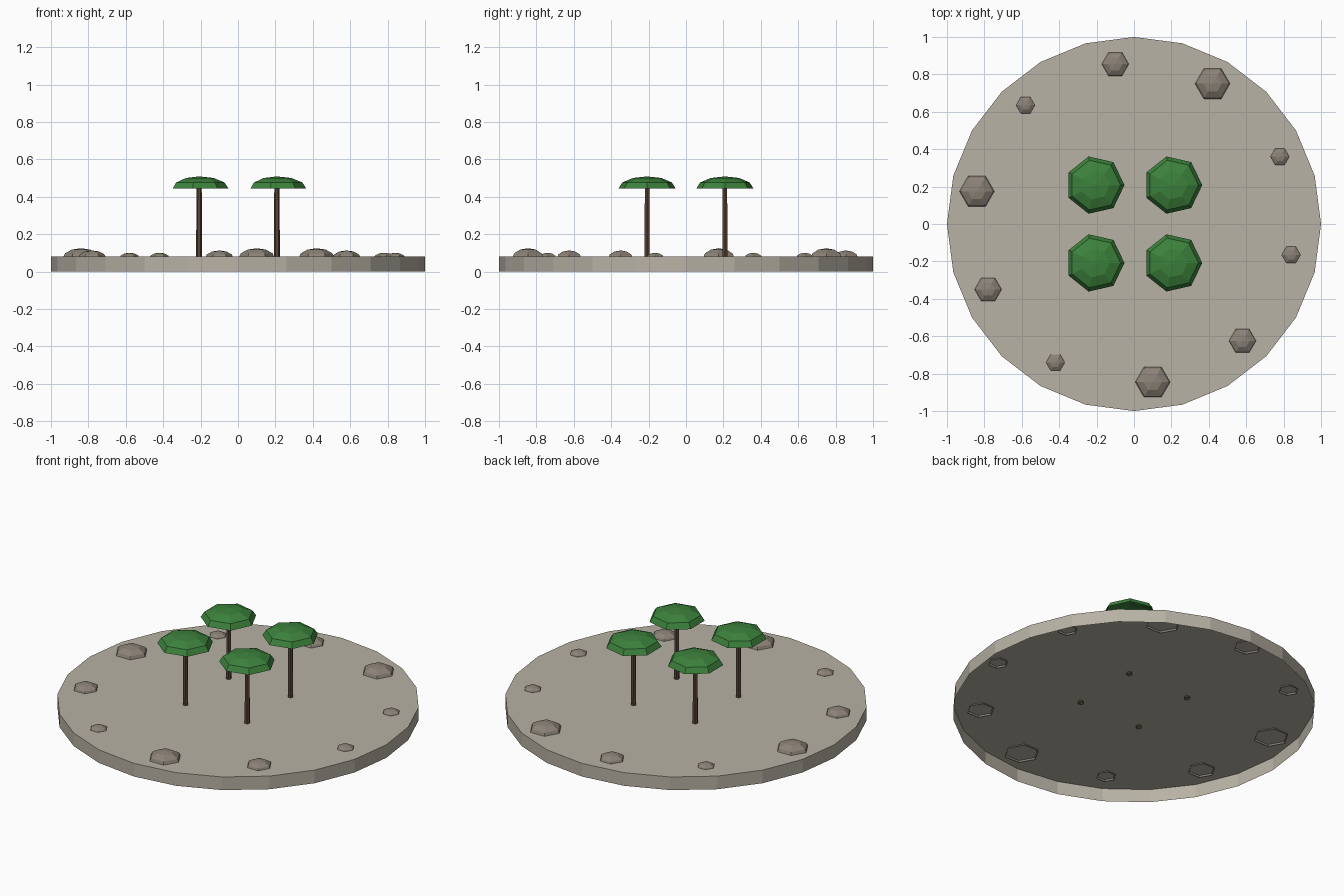
import bpy, bmesh
from math import sin, cos, pi

if "Cube" in bpy.data.objects:
    bpy.data.objects.remove(bpy.data.objects["Cube"])


def material(name, rgb):
    m = bpy.data.materials.new(name)
    m.diffuse_color = (*rgb, 1)
    m.use_nodes = True
    m.node_tree.nodes["Principled BSDF"].inputs["Base Color"].default_value = m.diffuse_color
    return m


SAND = material("sand", (0.48, 0.445, 0.376))
STONE = material("stone", (0.26, 0.225, 0.185))
BARK = material("bark", (0.10, 0.06, 0.04))
LEAF = material("leaf", (0.045, 0.22, 0.045))


def lathe(name, profile, sides, loc, mat, cap_top=False):
    """Revolve (radius, z) points, bottom to top; radius 0 makes a tip."""
    bm = bmesh.new()
    rings = []
    for r, z in profile:
        if r < 1e-6:
            rings.append([bm.verts.new((0, 0, z))] * sides)
        else:
            rings.append([bm.verts.new((r * cos(2 * pi * i / sides),
                                        r * sin(2 * pi * i / sides), z))
                          for i in range(sides)])
    for a, b in zip(rings, rings[1:]):
        for i in range(sides):
            j = (i + 1) % sides
            quad = [a[i], a[j], b[j], b[i]]
            bm.faces.new(quad[:3] if b[i] is b[j] else quad)
    if cap_top:
        bm.faces.new(rings[-1])
    mesh = bpy.data.meshes.new(name)
    bm.to_mesh(mesh)
    bm.free()
    mesh.materials.append(mat)
    ob = bpy.data.objects.new(name, mesh)
    ob.location = loc
    bpy.context.collection.objects.link(ob)
    return ob


def dome(radius, height, rings=3):
    """Profile of a squashed half sphere."""
    angles = [pi / 2 * k / rings for k in range(rings)]
    return [(radius * cos(a), height * sin(a)) for a in angles] + [(0, height)]


# Round island: rim wall and top, hollow underneath
lathe("island_base", [(1, 0), (1, 0.08)], 24, (0, 0, 0), SAND, cap_top=True)

# Trees: thin trunk with an open umbrella canopy
for i, (sx, sy) in enumerate([(-1, -1), (1, -1), (1, 1), (-1, 1)]):
    x, y = 0.208 * sx, 0.208 * sy
    lathe(f"trunk_{i}", [(0.016, 0.07), (0.014, 0.46)], 6, (x, y, 0), BARK, cap_top=True)
    lathe(f"canopy_{i}", dome(0.157, 0.065), 7, (x, y, 0.444), LEAF)

# Rocks around the edge, sunk slightly through the ground
BIG, MID, SMALL = 0.098, 0.077, 0.055
rocks = [(-0.10, 0.855, MID), (0.42, 0.75, BIG), (0.78, 0.36, SMALL),
         (0.84, -0.165, SMALL), (0.58, -0.625, MID), (0.10, -0.845, BIG),
         (-0.42, -0.74, SMALL), (-0.78, -0.35, MID), (-0.84, 0.175, BIG),
         (-0.58, 0.635, SMALL)]
for i, (x, y, r) in enumerate(rocks):
    lathe(f"rock_{i}", dome(r, r * 0.56), 6, (x, y, 0.07), STONE)
